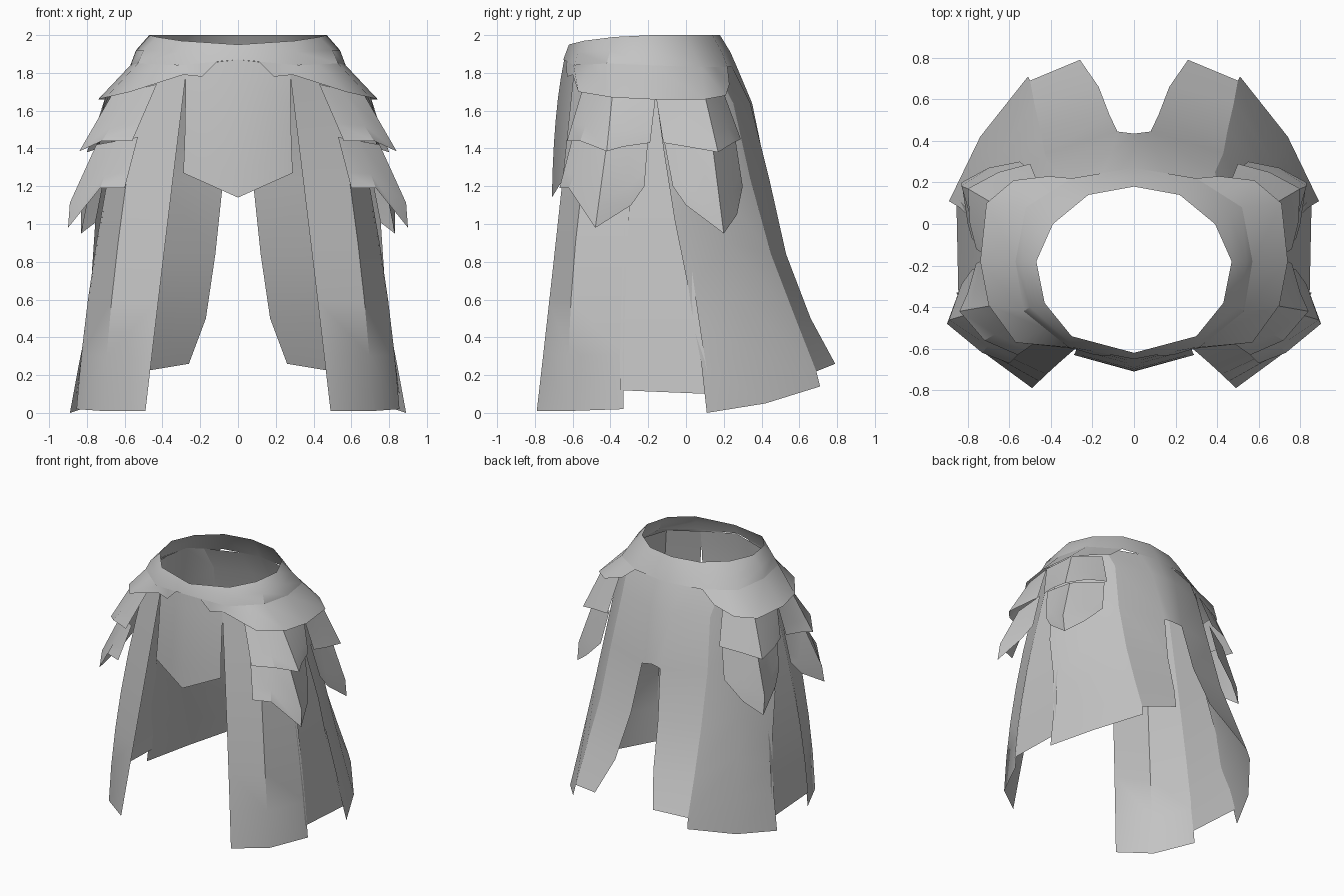
import bpy
import bmesh
from math import radians
from mathutils import Vector

default_cube = bpy.data.objects.get("Cube")
if default_cube:
    bpy.data.objects.remove(default_cube, do_unlink=True)

# One plain grey for the whole garment
grey = bpy.data.materials.new("plain grey")
grey.use_nodes = True
grey_colour = (0.55, 0.55, 0.55, 1)
grey.diffuse_color = grey_colour
grey.node_tree.nodes["Principled BSDF"].inputs["Base Color"].default_value = grey_colour


def hang(top, middle, bottom, steps=6):
    """Curved strip of points from top to bottom, passing through middle."""
    top, middle, bottom = Vector(top), Vector(middle), Vector(bottom)
    points = []
    for step in range(steps + 1):
        t = step / steps
        points.append(top * (1 - t) * (1 - 2 * t) + middle * 4 * t * (1 - t) + bottom * t * (2 * t - 1))
    return points


def between(start, end, amount=0.5):
    return Vector(start).lerp(Vector(end), amount)


def sheet(name, columns, crease=35):
    """Loft neighbouring columns into a sheet and mirror it to the other side."""
    bm = bmesh.new()
    grid = [[bm.verts.new(point) for point in column] for column in columns]
    for left, right in zip(grid, grid[1:]):
        for row in range(min(len(left), len(right)) - 1):
            bm.faces.new((left[row], left[row + 1], right[row + 1], right[row]))
    mesh = bpy.data.meshes.new(name)
    bm.to_mesh(mesh)
    bm.free()
    mesh.materials.append(grey)
    part = bpy.data.objects.new(name, mesh)
    bpy.context.collection.objects.link(part)
    mirror = part.modifiers.new("mirror", "MIRROR")
    mirror.use_axis[0] = True
    mirror.use_clip = True
    bpy.ops.object.select_all(action="DESELECT")
    part.select_set(True)
    bpy.context.view_layer.objects.active = part
    bpy.ops.object.shade_smooth_by_angle(angle=radians(crease))


def hip_plate(name, top_corners, hem, bulge):
    """Three top corners fan out to a five point hem, with a raised centre ridge."""
    start, ridge, end = top_corners
    tops = [Vector(start), between(start, ridge), Vector(ridge), between(ridge, end), Vector(end)]
    columns = []
    for index, (top, bottom) in enumerate(zip(tops, hem)):
        middle = between(top, bottom, 0.7)
        if index == 2:
            middle.x += bulge
        columns.append([top, middle, Vector(bottom)])
    sheet(name, columns, crease=25)


# Waistband, running from the front centre round to the back centre
rim = [(0, -.62, 1.95), (.3, -.54, 1.97), (.43, -.38, 1.99), (.47, -.18, 2),
       (.39, 0, 2), (.22, .14, 2), (0, .18, 2)]
waist = [(0, -.635, 1.91), (.31, -.57, 1.91), (.5, -.4, 1.92), (.54, -.18, 1.92),
         (.46, .04, 1.91), (.26, .19, 1.91), (0, .235, 1.91)]
belt_line = [(0, -.65, 1.87), (.32, -.59, 1.84), (.53, -.42, 1.85), (.57, -.18, 1.84),
             (.52, .08, 1.83), (.3, .22, 1.83), (0, .27, 1.83)]
sheet("waistband", zip(rim, waist, belt_line))

# Flared yoke over the hips, hung from the belt line and notched at the front
front_centre, front_corner, front_hip, side_hip, rear_hip, rear_corner, rear_centre = belt_line
yoke_top = [between(front_centre, front_corner, 0.35), between(front_centre, front_corner, 0.6),
            between(front_centre, front_corner, 0.9), between(front_corner, front_hip),
            front_hip, side_hip, rear_hip, between(rear_hip, rear_corner), rear_corner]
yoke_hem = [(.12, -.635, 1.85), (.19, -.63, 1.78), (.29, -.6, 1.79), (.57, -.57, 1.7),
            (.7, -.39, 1.67), (.74, -.18, 1.66), (.71, .1, 1.66), (.58, .21, 1.68),
            (.41, .23, 1.74)]
sheet("hip_yoke", zip(yoke_top, yoke_hem))

# Pointed apron at the front centre
sheet("front_apron", [
    hang((0, -.645, 1.87), (0, -.69, 1.55), (0, -.71, 1.14)),
    hang((.28, -.585, 1.84), (.28, -.61, 1.55), (.29, -.63, 1.27)),
])

# Long front panels
sheet("front_panel", [
    hang((.27, -.59, 1.84), (.385, -.69, .9), (.49, -.79, .01)),
    hang((.49, -.45, 1.84), (.635, -.585, .9), (.715, -.625, .01)),
    hang((.56, -.24, 1.84), (.75, -.31, .9), (.855, -.33, .02)),
])

# Shorter side panels, tucked behind their neighbours
sheet("side_panel", [
    hang((.55, -.27, 1.84), (.74, -.33, .92), (.845, -.35, .12)),
    hang((.55, -.12, 1.83), (.73, .01, .9), (.855, .13, .1)),
])

# Flared panels between side and back, sharing a seam with the back panel
seam = [between(rear_hip, rear_corner), (.39, .25, 1.64), (.43, .34, 1.24), (.45, .45, .84),
        (.48, .58, .5), (.5, .69, .22)]
sheet("rear_side_panel", [
    [(.565, -.18, 1.835), (.68, -.12, 1.4), (.755, -.06, 1.02), (.78, .015, .65),
     (.8, .04, .47), (.84, .08, .27), (.89, .11, 0)],
    hang(rear_hip, (.64, .23, .9), (.74, .42, .05)),
    seam + [(.51, .71, .14)],
])

# Back panels joined at the top with an open slit below
sheet("back_panel", [
    seam,
    [between(rear_corner, rear_centre), (.11, .34, 1.64), (.08, .445, 1.22), (.12, .53, .84),
     (.17, .66, .5), (.26, .79, .26)],
    [rear_centre, (0, .35, 1.64), (0, .435, 1.23)],
])

# Layered hip plates, front and rear
hip_plate("front_upper_plate",
          [(.43, -.54, 1.74), (.67, -.39, 1.68), (.7, -.16, 1.68)],
          [(.56, -.63, 1.44), (.72, -.56, 1.44), (.84, -.42, 1.385), (.8, -.33, 1.41), (.76, -.19, 1.43)],
          bulge=0)
hip_plate("front_lower_plate",
          [(.53, -.6, 1.46), (.75, -.42, 1.42), (.73, -.2, 1.46)],
          [(.6, -.67, 1.19), (.73, -.62, 1.19), (.9, -.48, .98), (.83, -.29, 1.1), (.78, -.22, 1.2)],
          bulge=.035)
hip_plate("rear_upper_plate",
          [(.7, -.16, 1.68), (.68, .1, 1.68), (.46, .19, 1.72)],
          [(.76, -.12, 1.43), (.79, 0, 1.41), (.8, .17, 1.38), (.65, .25, 1.43), (.5, .29, 1.45)],
          bulge=0)
hip_plate("rear_lower_plate",
          [(.73, -.12, 1.46), (.73, .14, 1.42), (.5, .26, 1.46)],
          [(.78, -.07, 1.2), (.8, 0, 1.1), (.83, .2, .95), (.7, .27, 1.05), (.55, .3, 1.2)],
          bulge=.03)
